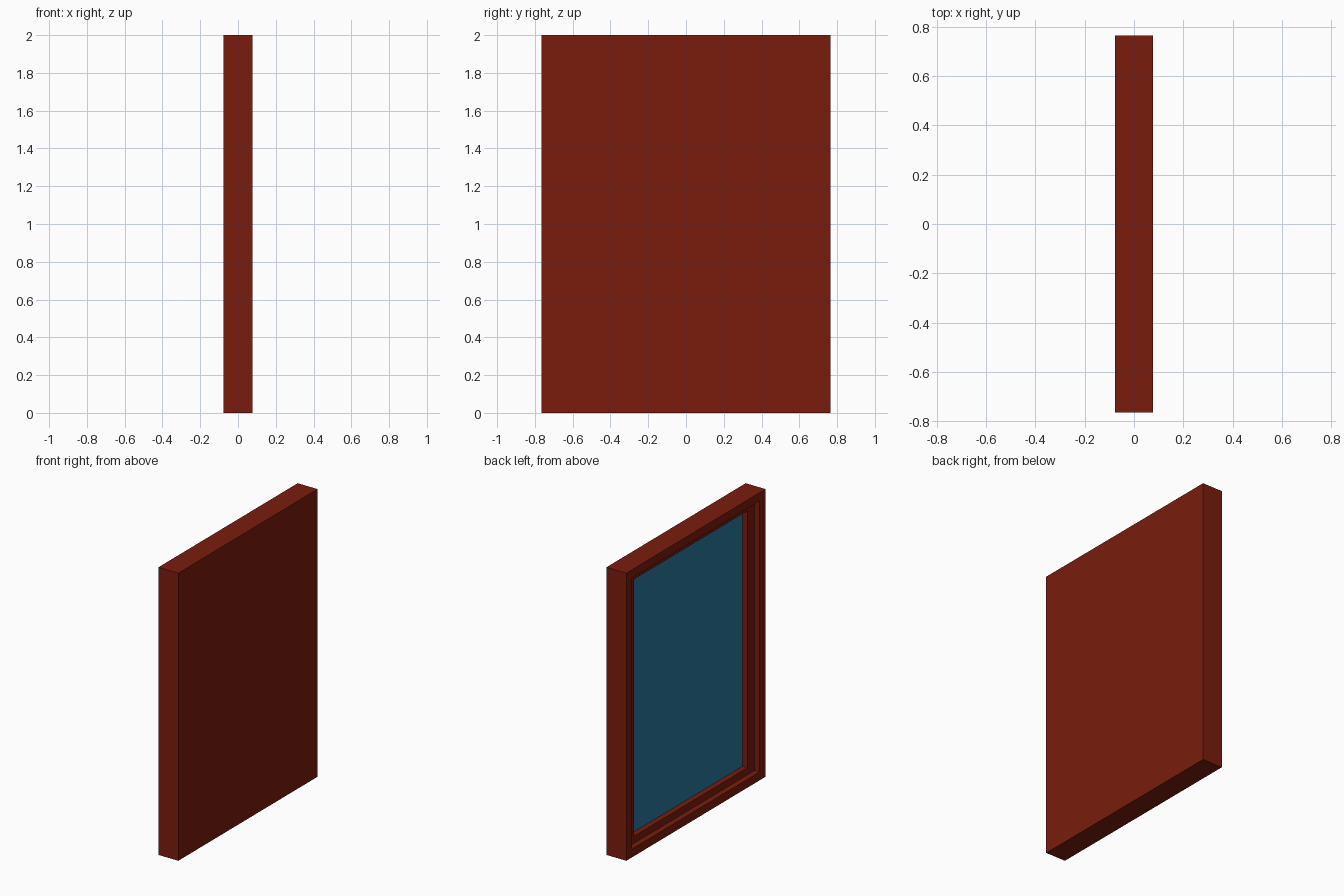
import bpy, bmesh

if "Cube" in bpy.data.objects:
    bpy.data.objects.remove(bpy.data.objects["Cube"])

HALF_W, HEIGHT, HALF_T = 0.765, 2.0, 0.0765


def material(name, color):
    mat = bpy.data.materials.new(name)
    mat.diffuse_color = (*color, 1)
    mat.use_nodes = True
    mat.node_tree.nodes["Principled BSDF"].inputs["Base Color"].default_value = mat.diffuse_color
    return mat


def ring(bm, x, inset_y, inset_z):
    """Rectangle of vertices in the plane x, inset from the outer outline."""
    y, lo, hi = HALF_W - inset_y, inset_z, HEIGHT - inset_z
    return [bm.verts.new((x, a, b)) for a, b in ((-y, lo), (y, lo), (y, hi), (-y, hi))]


def finish(bm, name, mat):
    mesh = bpy.data.meshes.new(name)
    bm.to_mesh(mesh)
    bm.free()
    obj = bpy.data.objects.new(name, mesh)
    obj.data.materials.append(mat)
    bpy.context.collection.objects.link(obj)
    return obj


red = material("red_frame", (0.195, 0.012, 0.004))
blue = material("blue_pane", (0.02, 0.19, 0.34))

# Frame: flat back, then outer rim and two recessed steps on the -x side
OUTER, INNER = (0.064, 0.058), (0.142, 0.107)
STEP_X, PANE_X = -0.038, 0.0
steps = [(HALF_T, 0, 0), (-HALF_T, 0, 0), (-HALF_T, *OUTER),
         (STEP_X, *OUTER), (STEP_X, *INNER), (PANE_X, *INNER)]
bm = bmesh.new()
rings = [ring(bm, *s) for s in steps]
bm.faces.new(rings[0])
for a, b in zip(rings, rings[1:]):
    for i in range(4):
        j = (i + 1) % 4
        bm.faces.new((a[j], a[i], b[i], b[j]))
finish(bm, "window_frame", red)

# Pane: closes the recess, facing -x
bm = bmesh.new()
bm.faces.new(reversed(ring(bm, PANE_X, *INNER)))
finish(bm, "pane", blue)
